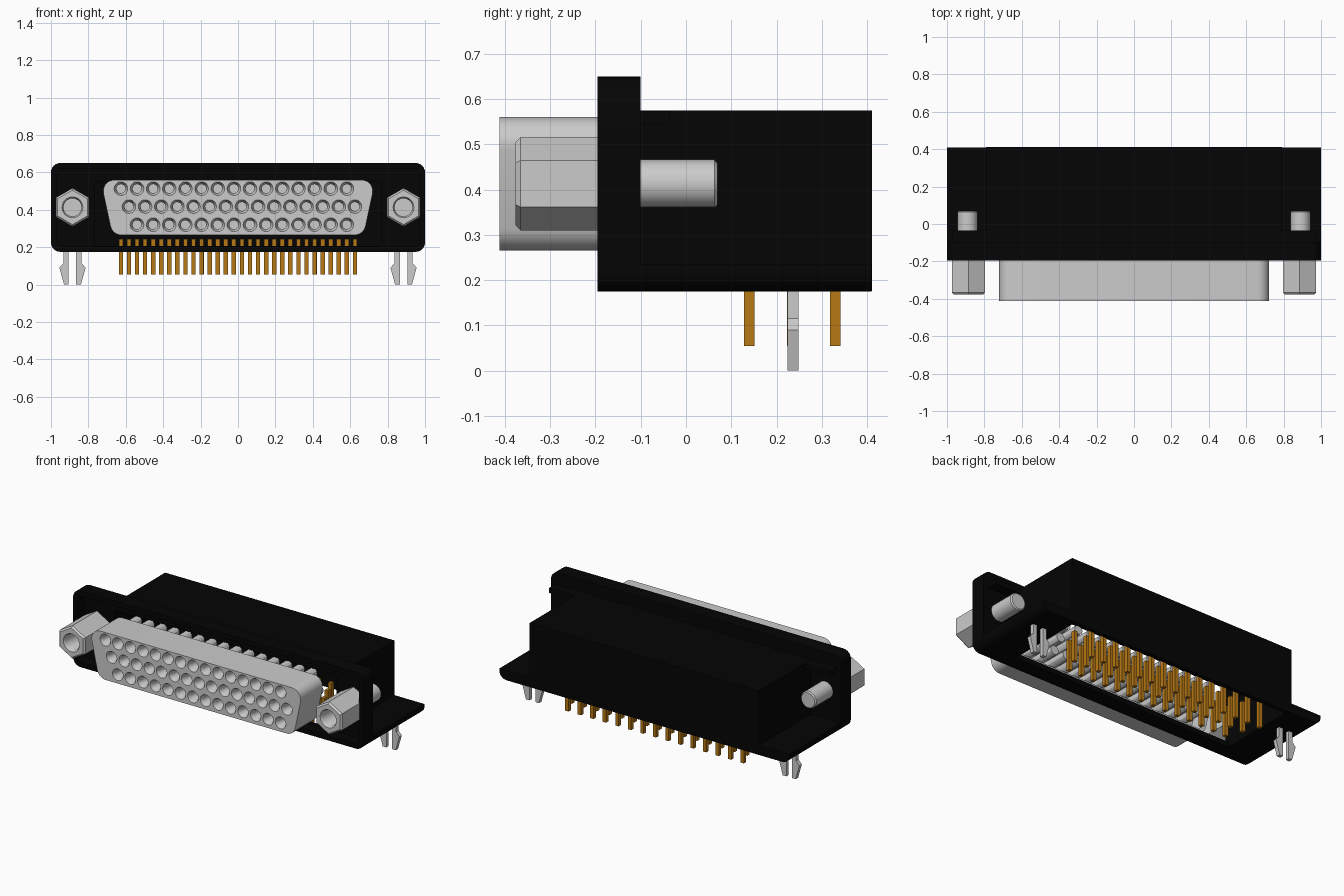
import bpy, bmesh, math
from mathutils import Vector, Matrix

cube = bpy.data.objects.get("Cube")
if cube:
    bpy.data.objects.remove(cube, do_unlink=True)


def material(name, rgb):
    m = bpy.data.materials.new(name)
    m.use_nodes = True
    m.diffuse_color = (*rgb, 1)
    m.node_tree.nodes["Principled BSDF"].inputs["Base Color"].default_value = (*rgb, 1)
    return m


BLACK = material("black plastic", (0.0015, 0.0015, 0.0015))
METAL = material("grey metal", (0.6, 0.6, 0.6))
GOLD = material("gold", (0.47, 0.19, 0.007))


def finish(name, bm, mat, smooth=False):
    bmesh.ops.recalc_face_normals(bm, faces=bm.faces[:])
    me = bpy.data.meshes.new(name)
    bm.to_mesh(me)
    bm.free()
    me.materials.append(mat)
    ob = bpy.data.objects.new(name, me)
    bpy.context.collection.objects.link(ob)
    if smooth:
        shade(ob)
    return ob


def shade(ob):
    bpy.ops.object.select_all(action='DESELECT')
    ob.select_set(True)
    bpy.context.view_layer.objects.active = ob
    bpy.ops.object.shade_smooth_by_angle(angle=math.radians(30))


def rounded(corners, steps=6):
    """Corners are (x, z, radius); returns the outline with arcs."""
    pts, n = [], len(corners)
    for i, (x, z, r) in enumerate(corners):
        p = Vector((x, z))
        if r == 0:
            pts.append(p)
            continue
        a = (Vector(corners[i - 1][:2]) - p).normalized()
        b = (Vector(corners[(i + 1) % n][:2]) - p).normalized()
        half = a.angle(b) / 2
        centre = p + (a + b).normalized() * (r / math.sin(half))
        u = (p + a * (r / math.tan(half)) - centre).normalized()
        v = (p + b * (r / math.tan(half)) - centre).normalized()
        pts += [centre + u.slerp(v, k / steps).normalized() * r for k in range(steps + 1)]
    return pts


def rect(hx, z0, z1, r_low=0, r_top=0):
    return rounded([(-hx, z0, r_low), (hx, z0, r_low), (hx, z1, r_top), (-hx, z1, r_top)])


def add_prism(bm, outline, y0, y1):
    """Extrude an x-z outline along y."""
    f = bm.faces.new([bm.verts.new((x, y0, z)) for x, z in outline])
    ext = bmesh.ops.extrude_face_region(bm, geom=[f])["geom"]
    verts = [g for g in ext if isinstance(g, bmesh.types.BMVert)]
    bmesh.ops.translate(bm, verts=verts, vec=(0, y1 - y0, 0))


def add_turned(bm, profile, x, z, n):
    """Closed solid turned about y; profile is (radius, y) end to end."""
    rings = [[bm.verts.new((x + r * math.sin(2 * math.pi * k / n), y,
                            z + r * math.cos(2 * math.pi * k / n))) for k in range(n)]
             for r, y in profile]
    for a, b in zip(rings, rings[1:]):
        for k in range(n):
            bm.faces.new((a[k], a[(k + 1) % n], b[(k + 1) % n], b[k]))
    bm.faces.new(rings[0])
    bm.faces.new(rings[-1])


def prism(name, mat, outline, y0, y1):
    bm = bmesh.new()
    add_prism(bm, outline, y0, y1)
    return finish(name, bm, mat)


def cut(ob, bm):
    """Subtract the solid in bm from the object."""
    cutter = finish("cutter", bm, ob.data.materials[0])
    cutter.hide_render = True
    mod = ob.modifiers.new("cut", 'BOOLEAN')
    mod.operation, mod.solver, mod.object = 'DIFFERENCE', 'EXACT', cutter
    bpy.context.view_layer.objects.active = ob
    bpy.ops.object.modifier_apply(modifier=mod.name)
    bpy.data.objects.remove(cutter, do_unlink=True)


def cut_prism(ob, outline, y0, y1):
    bm = bmesh.new()
    add_prism(bm, outline, y0, y1)
    cut(ob, bm)


# Front flange: a tray open to the front, with a window into the housing
flange = prism("front_flange", BLACK, rect(1, 0.175, 0.65, 0.05, 0.05), -0.195, -0.10)
cut_prism(flange, rect(0.97, 0.205, 0.62, 0.025, 0.025), -0.3, -0.125)
cut_prism(flange, rect(0.765, 0.206, 0.555), -0.2, 0.0)
shade(flange)

# Base plate with the open underside
base = prism("base_plate", BLACK, rect(1, 0.175, 0.235, 0.05, 0), -0.101, 0.41)
cut_prism(base, rect(0.765, 0.1, 0.3), -0.2, 0.385)
shade(base)

# Housing cover, open below and at the front
housing = prism("housing_cover", BLACK, rect(0.79, 0.176, 0.575), -0.101, 0.411)
cut_prism(housing, rect(0.765, 0.1, 0.555), -0.2, 0.385)

# Ledge behind the flange
prism("rear_ledge", BLACK, rect(0.97, 0.545, 0.574), -0.101, -0.035)

# Socket positions: (z, first x, count, y of the matching solder pins)
PITCH = 0.0863
ROWS = [(0.513, -0.626, 15, 0.33), (0.417, -0.583, 15, 0.235), (0.32, -0.54, 14, 0.14)]
sockets = [(x0 + i * PITCH, z, py) for z, x0, n, py in ROWS for i in range(n)]


def d_outline(inset):
    r = 0.06 - inset
    t, b = 0.735 - inset * 1.2, 0.672 - inset * 1.2
    return rounded([(-b, 0.265 + inset, r), (b, 0.265 + inset, r),
                    (t, 0.56 - inset, r), (-t, 0.56 - inset, r)])


# D-shaped shell, hollow behind, with countersunk holes in its face
shell = prism("connector_shell", METAL, d_outline(0), -0.412, -0.195)
cut_prism(shell, d_outline(0.02), -0.30, -0.1)
holes = bmesh.new()
for x, z, _ in sockets:
    add_turned(holes, [(0.0375, -0.415), (0.036, -0.41), (0.024, -0.385), (0.024, -0.335)], x, z, 20)
cut(shell, holes)
shade(shell)

# Contact tubes behind the face
bm = bmesh.new()
for x, z, _ in sockets:
    add_turned(bm, [(0.028, -0.31), (0.028, -0.09)], x, z, 12)
finish("contact_tubes", bm, METAL, True)

# Gold solder pins
bm = bmesh.new()
for x, z, py in sockets:
    bmesh.ops.create_cube(bm, size=1, matrix=Matrix.Translation((x, py, 0.15))
                          @ Matrix.Diagonal((0.023, 0.023, 0.19, 1)))
finish("solder_pins", bm, GOLD)

for side, s in (("left", 1), ("right", -1)):
    # Hexagonal jack nut with a threaded hole
    bm = bmesh.new()
    add_turned(bm, [(0.103, -0.12), (0.103, -0.365), (0.092, -0.376)], s * 0.885, 0.413, 6)
    nut = finish(side + "_jack_nut", bm, METAL)
    bm = bmesh.new()
    add_turned(bm, [(0.058, -0.38), (0.048, -0.362), (0.048, -0.24)], s * 0.885, 0.413, 24)
    cut(nut, bm)
    shade(nut)

    # Bolt end behind the flange
    bm = bmesh.new()
    add_turned(bm, [(0.053, -0.125), (0.053, 0.063), (0.046, 0.07)], s * 0.89, 0.413, 24)
    finish(side + "_bolt", bm, METAL, True)

    # Board clip: two barbed prongs
    bm = bmesh.new()
    for d in (1, -1):
        prong = [(0.02, 0.2), (0.048, 0.2), (0.048, 0.115), (0.07, 0.09), (0.045, 0), (0.02, 0)]
        add_prism(bm, [(s * 0.885 + d * u, z) for u, z in prong], 0.224, 0.248)
    finish(side + "_board_clip", bm, METAL)
